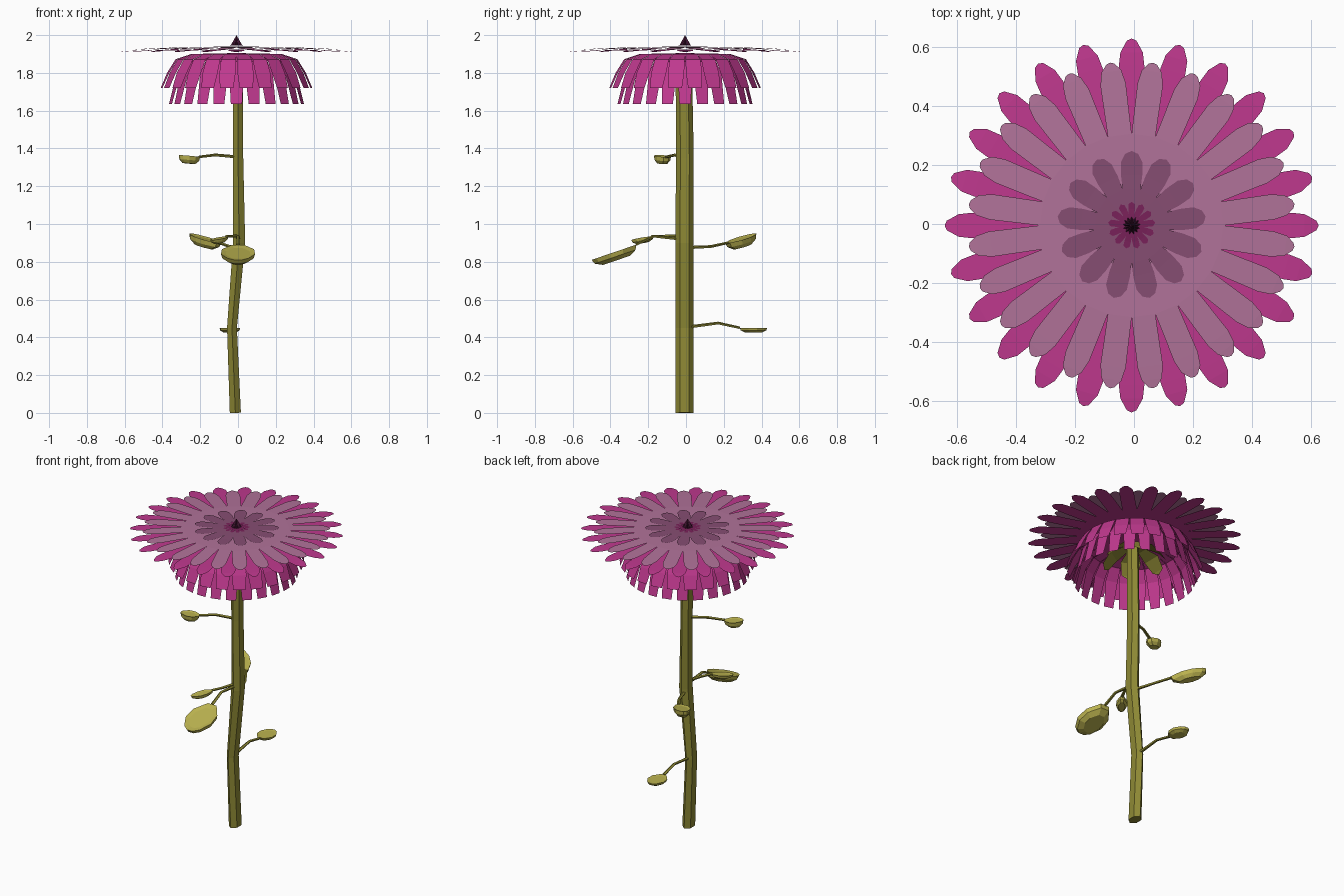
import bpy, bmesh
from math import sin, cos, pi, radians
from mathutils import Vector

if "Cube" in bpy.data.objects:
    bpy.data.objects.remove(bpy.data.objects["Cube"])

CX, CY = -0.008, -0.005      # flower axis


def material(name, rgb):
    m = bpy.data.materials.new(name)
    m.diffuse_color = (*rgb, 1)
    m.use_nodes = True
    m.node_tree.nodes["Principled BSDF"].inputs["Base Color"].default_value = m.diffuse_color
    return m


olive = material("olive", (0.50, 0.45, 0.08))
stem_green = material("stem_olive", (0.27, 0.25, 0.035))
magenta = material("magenta", (0.52, 0.04, 0.27))
pale = material("pale_pink", (0.44, 0.17, 0.32))
dusky = material("dusky_plum", (0.24, 0.075, 0.17))
wine = material("wine", (0.19, 0.015, 0.10))
dark = material("dark_plum", (0.06, 0.008, 0.035))


def finish(name, bm, mat, normals=False):
    if normals:
        bmesh.ops.recalc_face_normals(bm, faces=bm.faces)
    me = bpy.data.meshes.new(name)
    bm.to_mesh(me)
    bm.free()
    me.materials.append(mat)
    ob = bpy.data.objects.new(name, me)
    bpy.context.collection.objects.link(ob)
    return ob


def petals(name, mat, n, centre_z, notch, rows, tip=None, turn=90):
    """Disc with n petals; notch=(r, z), rows=(r, z, half width), tip=(r, z)."""
    bm = bmesh.new()

    def at(angle, r, z, side=0):
        return bm.verts.new((CX + r * cos(angle) - side * sin(angle),
                             CY + r * sin(angle) + side * cos(angle), z))
    centre = at(0, 0, centre_z)
    start = radians(turn)
    notches = [at(start + (i - 0.5) * 2 * pi / n, *notch) for i in range(n)]
    for i in range(n):
        a = start + i * 2 * pi / n
        right, left = notches[i], notches[(i + 1) % n]
        bm.faces.new((centre, right, left))
        for r, z, w in rows:
            nr, nl = at(a, r, z, -w), at(a, r, z, w)
            bm.faces.new((right, nr, nl, left))
            right, left = nr, nl
        if tip:
            bm.faces.new((right, at(a, *tip), left))
    return finish(name, bm, mat)


def tube(name, mat, points, radii, sides, up):
    pts = [Vector(p) for p in points]
    bm = bmesh.new()
    rings = []
    for i, p in enumerate(pts):
        t = (pts[min(i + 1, len(pts) - 1)] - pts[max(i - 1, 0)]).normalized()
        a = Vector(up).cross(t).normalized()
        b = t.cross(a)
        ra, rb = radii[i]
        rings.append([bm.verts.new(p + a * ra * sin(k * 2 * pi / sides)
                                   + b * rb * cos(k * 2 * pi / sides))
                      for k in range(sides)])
    for lo, hi in zip(rings, rings[1:]):
        for k in range(sides):
            j = (k + 1) % sides
            bm.faces.new((lo[k], lo[j], hi[j], hi[k]))
    bm.faces.new(rings[0])
    bm.faces.new(rings[-1])
    return finish(name, bm, mat, True)


# leaf outline along its length (0..1) and half width (fraction)
OUTLINE = [(0, 0.35), (0.3, 0.95), (0.62, 1.0), (0.9, 0.6), (1.0, 0.22)]


def leaf(name, base, end, width, depth):
    """Shallow faceted dish from base to end, rim facing up."""
    base, end = Vector(base), Vector(end)
    axis = end - base
    side = Vector((0, 0, 1)).cross(axis).normalized()
    up = axis.cross(side).normalized()
    plan = [(u, w) for u, w in OUTLINE] + [(u, -w) for u, w in reversed(OUTLINE)]
    bm = bmesh.new()
    rings = []
    for scale, drop in ((0.6, 1.0), (0.92, 0.55), (1.0, 0.0), (0.72, 0.12)):
        rings.append([bm.verts.new(base + axis * (0.5 + (u - 0.5) * scale)
                                   + side * w * scale * width / 2
                                   - up * drop * depth) for u, w in plan])
    n = len(plan)
    for lo, hi in zip(rings, rings[1:]):
        for k in range(n):
            j = (k + 1) % n
            bm.faces.new((lo[k], lo[j], hi[j], hi[k]))
    bm.faces.new(rings[0])
    bm.faces.new(rings[-1])
    return finish(name, bm, olive, True)


# hexagonal wavering stem
tube("stem", stem_green,
     [(-0.014, -0.008, 0), (-0.032, -0.008, 0.45), (0.006, -0.008, 0.9),
      (0.0, -0.006, 1.35), (0.0, -0.012, 1.87)],
     [(0.034, 0.048), (0.03, 0.048), (0.037, 0.048), (0.032, 0.047), (0.032, 0.043)],
     6, (0, 1, 0))

# leaves: branch points, leaf end, width, depth
LEAVES = {
    "upper_left": ([(-0.01, -0.02, 1.355), (-0.12, -0.06, 1.365), (-0.205, -0.105, 1.355)],
                   (-0.31, -0.145, 1.365), 0.085, 0.04),
    "front_small": ([(0.0, -0.03, 0.935), (-0.03, -0.12, 0.935), (-0.06, -0.18, 0.935)],
                    (-0.14, -0.285, 0.915), 0.065, 0.025),
    "front_large": ([(0.0, -0.03, 0.92), (0.0, -0.17, 0.935), (0.0, -0.265, 0.89)],
                    (0.0, -0.5, 0.81), 0.18, 0.045),
    "back_middle": ([(0.0, 0.02, 0.875), (-0.04, 0.13, 0.88), (-0.1, 0.22, 0.90)],
                    (-0.25, 0.365, 0.95), 0.095, 0.045),
    "back_lower": ([(-0.03, 0.02, 0.455), (-0.035, 0.17, 0.475), (-0.04, 0.285, 0.45)],
                   (-0.045, 0.43, 0.45), 0.11, 0.025),
}
for key, (path, end, width, depth) in LEAVES.items():
    tube(key + "_branch", stem_green, path,
         [(0.012, 0.009), (0.009, 0.008), (0.011, 0.007)], 5, (0, 0, 1))
    leaf(key + "_leaf", path[-1], end, width, depth)

# green sepals cupped under the flower
petals("sepals", stem_green, 6, 1.86, (0.07, 1.85),
       [(0.13, 1.82, 0.06), (0.18, 1.76, 0.045)], (0.19, 1.74), 60)

# two rings of drooping petals
petals("drooping_petals_inner", magenta, 24, 1.89, (0.20, 1.88),
       [(0.27, 1.86, 0.034), (0.32, 1.79, 0.038), (0.362, 1.635, 0.03)])
petals("drooping_petals_outer", magenta, 24, 1.905, (0.24, 1.90),
       [(0.32, 1.872, 0.04), (0.365, 1.80, 0.043), (0.40, 1.72, 0.036)], turn=97.5)

# flat petal discs, from the widest up to the centre
petals("outer_petals", magenta, 24, 1.925, (0.33, 1.924),
       [(0.54, 1.918, 0.043), (0.585, 1.916, 0.038), (0.625, 1.912, 0.016)], (0.632, 1.911))
petals("pale_petals", pale, 24, 1.936, (0.31, 1.935),
       [(0.48, 1.928, 0.043), (0.525, 1.926, 0.034), (0.55, 1.924, 0.014)], (0.555, 1.924),
       97.5)
petals("inner_petals", dusky, 13, 1.942, (0.125, 1.941),
       [(0.17, 1.94, 0.036), (0.215, 1.94, 0.036), (0.242, 1.94, 0.022)], (0.252, 1.94))
petals("small_petals", wine, 13, 1.948, (0.04, 1.946),
       [(0.055, 1.945, 0.011), (0.072, 1.945, 0.011)], (0.08, 1.945))

# pointed star-shaped centre
bm = bmesh.new()
apex = bm.verts.new((CX, CY, 2.0))
star = [bm.verts.new((CX + r * cos(k * pi / 13 + pi / 2), CY + r * sin(k * pi / 13 + pi / 2), 1.947))
        for k in range(26) for r in [0.03 if k % 2 == 0 else 0.02]]
for k in range(26):
    bm.faces.new((apex, star[k], star[(k + 1) % 26]))
bm.faces.new(star[::-1])
finish("centre_point", bm, dark)
